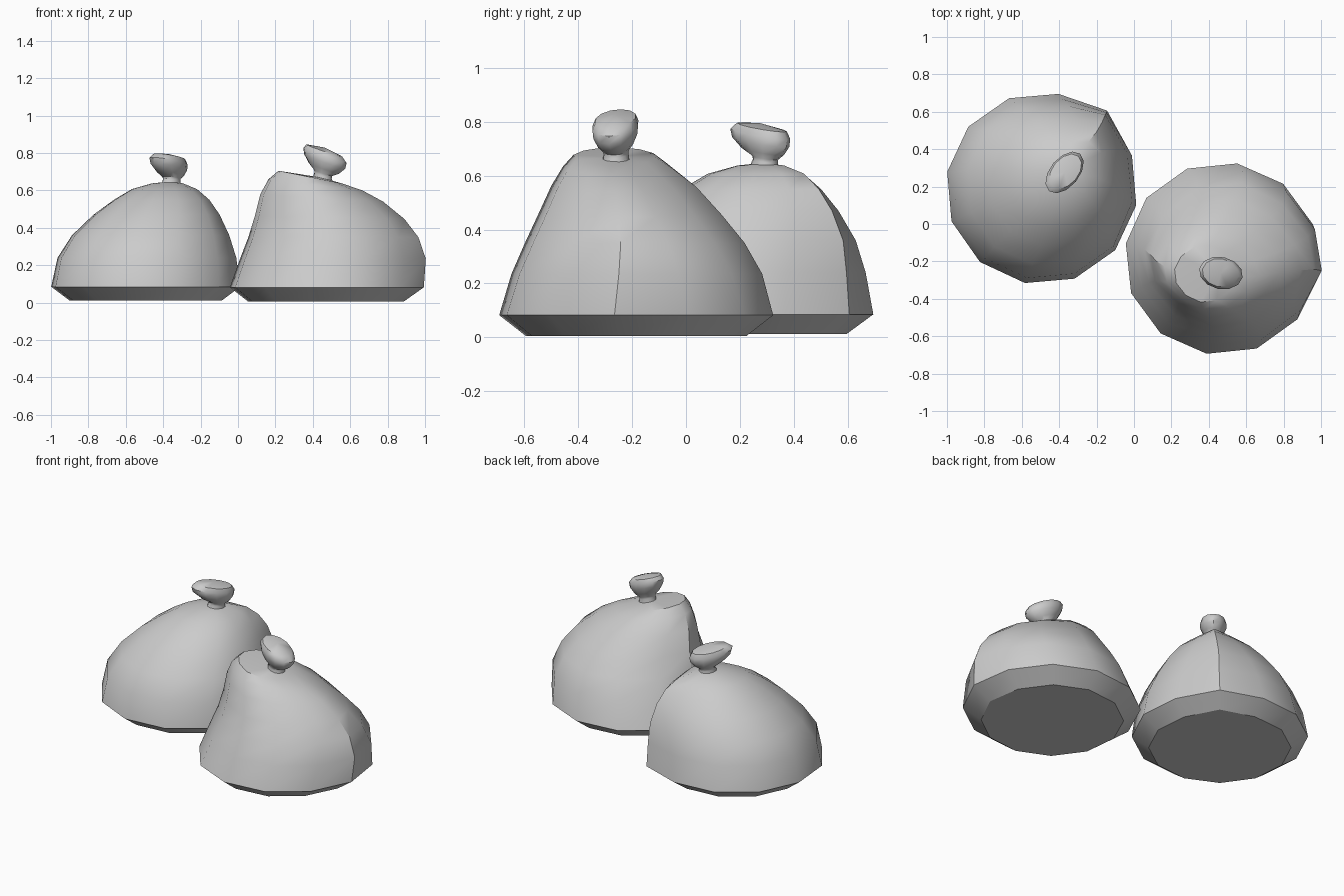
import bpy
import bmesh
import math

cube = bpy.data.objects.get("Cube")
if cube:
    bpy.data.objects.remove(cube, do_unlink=True)

# Single grey plastic
grey = bpy.data.materials.new("grey_plastic")
grey.use_nodes = True
colour = (0.6, 0.6, 0.6, 1)
grey.diffuse_color = colour
shader = grey.node_tree.nodes["Principled BSDF"]
shader.inputs["Base Color"].default_value = colour
shader.inputs["Roughness"].default_value = 0.8


def loft(name, rings, tip, sharp=35):
    """Skin a stack of rings, with a flat bottom and a fan closing the top."""
    bm = bmesh.new()
    loops = [[bm.verts.new(p) for p in ring] for ring in rings]
    n = len(loops[0])
    bm.faces.new(loops[0][::-1])
    for low, high in zip(loops, loops[1:]):
        for i in range(n):
            j = (i + 1) % n
            bm.faces.new((low[i], low[j], high[j], high[i]))
    top = bm.verts.new(tip)
    for i in range(n):
        bm.faces.new((loops[-1][i], loops[-1][(i + 1) % n], top))
    bmesh.ops.recalc_face_normals(bm, faces=bm.faces)
    mesh = bpy.data.meshes.new(name)
    bm.to_mesh(mesh)
    bm.free()
    mesh.materials.append(grey)
    obj = bpy.data.objects.new(name, mesh)
    bpy.context.collection.objects.link(obj)
    bpy.ops.object.select_all(action="DESELECT")
    obj.select_set(True)
    bpy.context.view_layer.objects.active = obj
    bpy.ops.object.shade_smooth_by_angle(angle=math.radians(sharp))
    return obj


def turned(u, v, heading):
    """World x and y of a point given along and across a heading."""
    c, s = math.cos(math.radians(heading)), math.sin(math.radians(heading))
    return u * c - v * s, u * s + v * c


def bag(name, heading, start, ridge, back_pinch, levels, tip):
    """Twelve-sided sack with a ridge pointing along the heading. Each level:
    u min, u max, v min, v max, height, fall toward the ridge, pinch."""
    rings = []
    for u0, u1, v0, v1, z, fall, pinch in levels:
        ring = []
        for i in range(12):
            a = math.radians(start + 30 * i)
            ca = math.cos(a)
            narrow = pinch * (1 if ca > 0 else back_pinch) * ca * ca
            du = (u1 - u0) / 2 * ca + (ridge if i == 0 else 0)
            dv = (v1 - v0) / 2 * math.sin(a) * (1 - narrow)
            x, y = turned((u0 + u1) / 2 + du, (v0 + v1) / 2 + dv, heading)
            ring.append((x, y, z - fall * du))
        rings.append(ring)
    return loft(name, rings, tip)


def knot(name, base, heading, length, width, stretch, fall, shift):
    """Short neck that swells into a plump, tilted oval tuft."""
    neck = 0.047
    # height, and how far the section has grown from neck to full tuft
    profile = [(-0.02, 0.15), (0.01, 0), (0.022, 0.03), (0.045, 0.5),
               (0.08, 0.92), (0.11, 1), (0.135, 0.72)]

    def place(u, v, z):
        x, y = turned(u, v, heading)
        return base[0] + x, base[1] + y, base[2] + z

    rings = []
    for z, grown in profile:
        rx = neck + (length - neck) * grown
        ry = neck + (width - neck) * grown
        ring = []
        for i in range(12):
            a = math.tau * i / 12
            u = rx * math.cos(a)
            ring.append(place(u + shift * grown, ry * math.sin(a),
                              z * stretch - fall * u))
        rings.append(ring)
    return loft(name, rings, place(shift, 0, 0.15 * stretch), 40)


# Round bag at the back
bag("round_bag", 50, 0, 0.03, 0, [
    (-0.585, 0.24, 0.085, 0.915, 0.012, 0, 0),
    (-0.685, 0.342, -0.013, 1.013, 0.085, 0, 0),
    (-0.654, 0.332, 0.008, 0.983, 0.24, 0, 0.1),
    (-0.572, 0.318, 0.063, 0.923, 0.36, 0, 0.22),
    (-0.457, 0.275, 0.135, 0.825, 0.47, 0, 0.32),
    (-0.344, 0.22, 0.21, 0.73, 0.55, 0, 0.38),
    (-0.24, 0.15, 0.292, 0.645, 0.607, 0, 0.38),
    (-0.115, 0.055, 0.38, 0.55, 0.638, 0, 0.2),
], (-0.37, 0.28, 0.647))
knot("round_bag_knot", (-0.355, 0.295, 0.645), 50, 0.13, 0.078, 1.0, 0.17, -0.025)

# Slumped bag at the front, with a steep side and a sloping crown
bag("slumped_bag", 0, -9, 0.01, 0.9, [
    (0.05, 0.88, -0.60, 0.23, 0.005, 0, 0),
    (-0.05, 0.99, -0.70, 0.33, 0.082, 0, 0),
    (0.005, 1.0, -0.655, 0.29, 0.235, 0, 0.1),
    (0.05, 0.96, -0.605, 0.225, 0.35, 0, 0.2),
    (0.085, 0.885, -0.555, 0.14, 0.455, 0.02, 0.27),
    (0.115, 0.77, -0.505, 0.045, 0.56, 0.06, 0.3),
    (0.16, 0.66, -0.46, -0.045, 0.63, 0.12, 0.25),
    (0.215, 0.55, -0.42, -0.11, 0.672, 0.2, 0.1),
], (0.45, -0.265, 0.668))
knot("slumped_bag_knot", (0.455, -0.26, 0.67), -12, 0.118, 0.086, 1.06, 0.34, 0.01)
